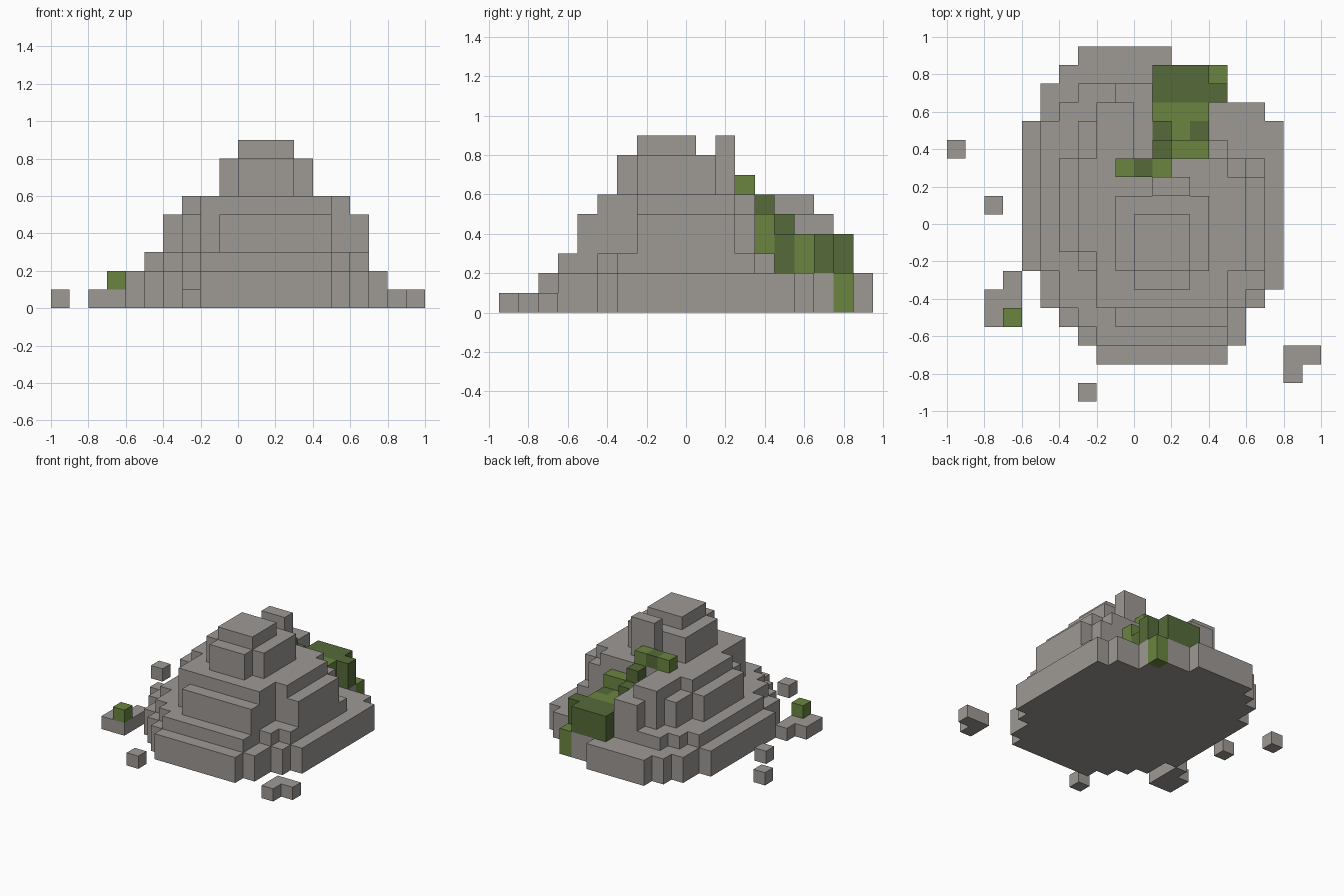
import bpy
import bmesh

cube = bpy.data.objects.get("Cube")
if cube:
    bpy.data.objects.remove(cube, do_unlink=True)


def make_material(name, rgb):
    mat = bpy.data.materials.new(name)
    mat.use_nodes = True
    mat.diffuse_color = (*rgb, 1)
    mat.node_tree.nodes["Principled BSDF"].inputs["Base Color"].default_value = (*rgb, 1)
    return mat


STONE = make_material("stone_grey", (0.34, 0.32, 0.30))
LIGHT = make_material("light_moss", (0.145, 0.235, 0.051))
DARK = make_material("dark_moss", (0.093, 0.147, 0.041))


def slab(name, rows, z0, z1, mat):
    """Extrude a stepped outline; each row is (y0, y1, x0, x1), front to back."""
    right = [(r[3], y) for r in rows for y in r[:2]]
    left = [(r[2], y) for r in reversed(rows) for y in (r[1], r[0])]
    points = []
    for p in right + left:
        if not points or p != points[-1]:
            points.append(p)
    bm = bmesh.new()
    base = bm.faces.new([bm.verts.new((x, y, z0)) for x, y in points])
    ext = bmesh.ops.extrude_face_region(bm, geom=[base], use_keep_orig=True)
    top = [g for g in ext["geom"] if isinstance(g, bmesh.types.BMVert)]
    bmesh.ops.translate(bm, verts=top, vec=(0, 0, z1 - z0))
    # Drop points that lie on straight runs, then tidy the normals
    bmesh.ops.dissolve_limit(bm, angle_limit=0.01, verts=bm.verts, edges=bm.edges)
    bmesh.ops.recalc_face_normals(bm, faces=bm.faces)
    mesh = bpy.data.meshes.new(name)
    bm.to_mesh(mesh)
    bm.free()
    mesh.materials.append(mat)
    obj = bpy.data.objects.new(name, mesh)
    bpy.context.collection.objects.link(obj)
    return obj


def block(name, x0, x1, y0, y1, z0, z1, mat):
    return slab(name, [(y0, y1, x0, x1)], z0, z1, mat)


# Stepped rock tiers, bottom to top
slab("base_tier", [
    (-.75, -.65, -.2, .5), (-.65, -.55, -.3, .6), (-.55, -.45, -.4, .6),
    (-.45, -.35, -.5, .7), (-.35, -.25, -.5, .8), (-.25, .55, -.6, .8),
    (.55, .65, -.5, .7), (.65, .75, -.5, .5), (.75, .85, -.4, .4),
    (.85, .95, -.3, .2)], 0, .2, STONE)
slab("second_tier", [
    (-.65, -.55, -.2, .5), (-.55, -.45, -.3, .5), (-.45, -.35, -.4, .6),
    (-.35, -.25, -.4, .7), (-.25, .35, -.5, .7), (.35, .45, -.5, .5),
    (.45, .55, -.5, .1), (.55, .65, -.4, .1), (.65, .75, -.3, .1)], .2, .3, STONE)
slab("third_tier", [
    (-.55, -.45, -.1, .5), (-.45, -.25, -.2, .5), (-.25, -.15, -.3, .7),
    (-.15, .25, -.4, .7), (.25, .35, -.4, .6), (.35, .55, -.3, .1),
    (.55, .65, -.2, .1), (.65, .75, -.1, .1)], .3, .5, STONE)
slab("fourth_tier", [
    (-.45, -.25, -.2, .5), (-.25, -.15, -.2, .6), (-.15, .25, -.3, .6),
    (.25, .35, -.3, .5), (.35, .65, -.2, 0)], .5, .6, STONE)
slab("fifth_tier", [(-.35, -.25, 0, .3), (-.25, .15, -.1, .4)], .6, .8, STONE)
block("summit", 0, .3, -.25, .05, .8, .9, STONE)
block("back_pillar", .1, .3, .15, .25, .6, .9, STONE)

# Moss trail running down the back: x0, x1, y0, y1, z0, z1, colour
moss = [
    (-.1, 0, .25, .35, .6, .7, LIGHT), (0, .1, .25, .35, .6, .7, DARK),
    (.1, .2, .25, .35, .6, .7, LIGHT),
    (.1, .2, .35, .45, .3, .6, DARK), (.2, .4, .35, .45, .3, .5, LIGHT),
    (.1, .2, .45, .55, .2, .5, DARK), (.2, .3, .45, .55, .2, .4, LIGHT),
    (.3, .4, .45, .55, .2, .4, DARK),
    (.1, .4, .55, .65, .2, .4, LIGHT),
    (.1, .4, .65, .85, .2, .4, DARK), (.4, .5, .65, .75, .2, .4, DARK),
    (.4, .5, .75, .85, 0, .2, LIGHT),
]
for i, m in enumerate(moss):
    block(f"moss_{i + 1}", *m)

# Loose stones scattered around the foot
for i, (x, y) in enumerate([(-1, .35), (-.8, .05), (-.3, -.95)]):
    block(f"loose_stone_{i + 1}", x, x + .1, y, y + .1, 0, .1, STONE)
slab("side_rubble", [(-.55, -.35, -.8, -.6), (-.35, -.25, -.7, -.6)], 0, .1, STONE)
slab("front_rubble", [(-.85, -.75, .8, .9), (-.75, -.65, .8, 1)], 0, .1, STONE)
block("rubble_moss", -.7, -.6, -.55, -.45, .1, .2, LIGHT)
